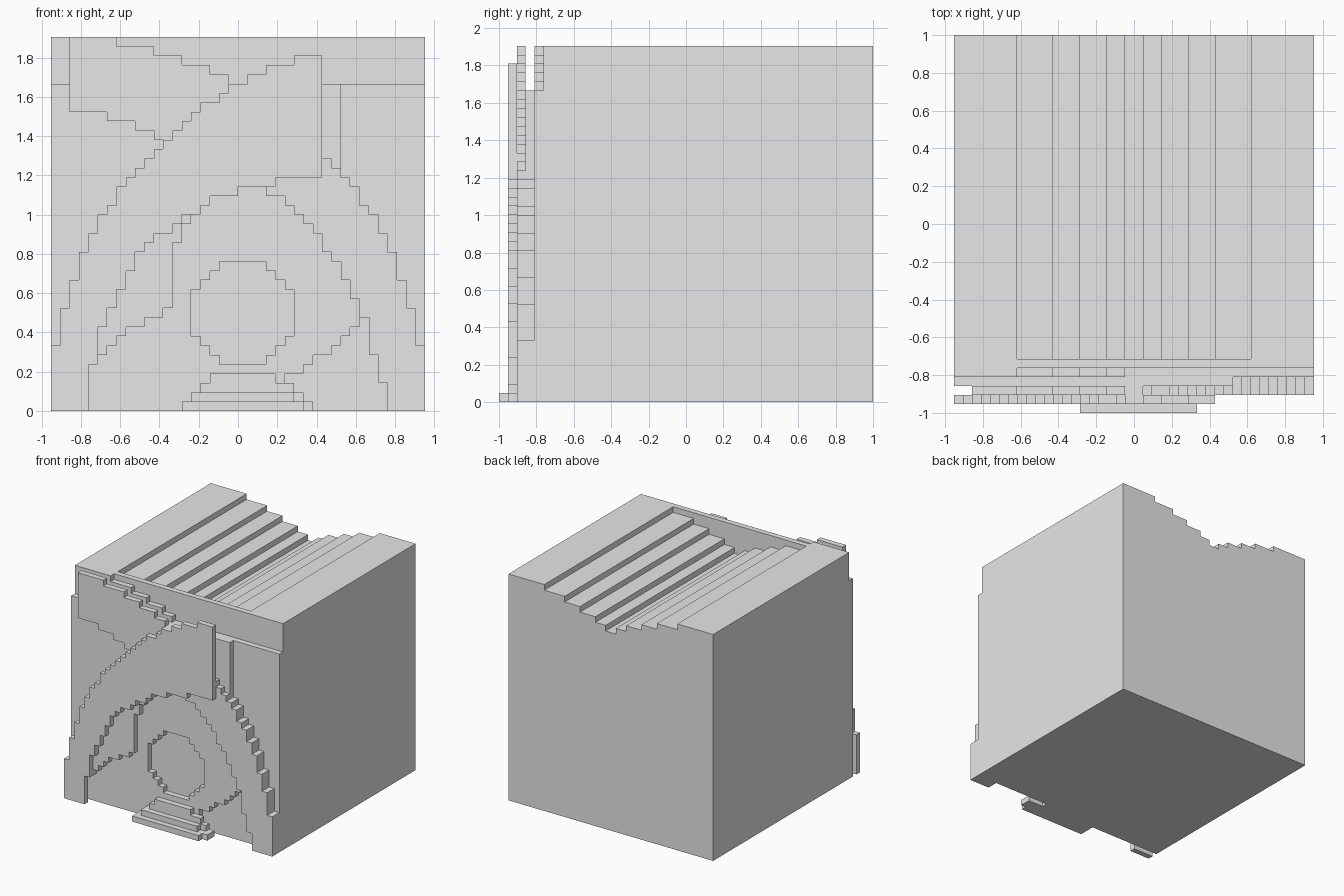
import bpy, bmesh

if "Cube" in bpy.data.objects:
    bpy.data.objects.remove(bpy.data.objects["Cube"])

# The model is a block-built carved cube: 40 x 42 x 40 cells
U = 2 / 42
NX, NY, NZ = 40, 42, 40

grey = bpy.data.materials.new("plain grey")
grey.diffuse_color = (0.8, 0.8, 0.8, 1)
grey.use_nodes = True
grey.node_tree.nodes["Principled BSDF"].inputs["Base Color"].default_value = grey.diffuse_color

parts = {}      # part name -> set of cells
owner = {}      # cell -> part name


def fill(name, cols, ys, lo, hi):
    """Fill columns; lo and hi are numbers or functions of the column."""
    cells = parts.setdefault(name, set())
    for i in cols:
        a = lo(i) if callable(lo) else lo
        b = hi(i) if callable(hi) else hi
        for j in ys:
            for k in range(a, b):
                if (i, j, k) not in owner:
                    owner[(i, j, k)] = name
                    cells.add((i, j, k))


def side(i):
    return min(i, NX - 1 - i)


# Profiles, heights in cells
def valley(i):
    return 40 - sum(side(i) >= s for s in (7, 11, 14, 17, 19))


OUTER = [7, 11, 14, 17, 19, 21, 22, 24, 25, 26, 27, 28, 29, 30, 31, 32, 33, 33, 34, 35]
INNER_L = [0, 0, 0, 0, 5, 9, 11, 13, 15, 17, 18, 19, 19, 20, 21, 21, 22, 23, 23, 23]
INNER_R = [24, 24, 24, 23, 23, 22, 21, 20, 19, 17, 16, 14, 12, 10, 6, 3, 0, 0, 0, 0]
INNER = INNER_L + INNER_R
FLANGE = {4: 5, 5: 6, 6: 7, 7: 8, 8: 9, 9: 9, 10: 10, 11: 10, 12: 11, 13: 18, 14: 20}
BACK_EDGE = {25: 4, 26: 4, 27: 5, 28: 6, 29: 6, 30: 7, 31: 8, 32: 9, 33: 10, 34: 6, 35: 3}
DISC = {0: 5, 1: 5, 2: 5, 3: 6, 4: 7, 5: 8}


def outer(i):
    return OUTER[side(i)]


def inner(i):
    return INNER[i]


def flange(i):
    return FLANGE.get(i, INNER[i])


# Main block with the stepped valley roof, front parapet and lower front wall
fill("main_block", range(NX), range(6, NY), 0, valley)
fill("parapet", range(NX), [5], 0, 40)
fill("front_wall", range(0, 19), [4], 0, valley)
fill("front_wall", range(19, NX), [4], 0, 35)

# Backing panel with the round recess
for c in range(0, 31):
    d = abs(c - 20)
    low = BACK_EDGE.get(c, 0)
    if d in DISC:
        fill("backing_panel", [c], [3], low, DISC[d])
        fill("backing_panel", [c], [3], 21 - DISC[d], 35)
    else:
        fill("backing_panel", [c], [3], low, 35)
fill("backing_panel", range(31, NX), [3], lambda i: BACK_EDGE.get(i, 0), outer)

# Right arch band, and its flange passing under the left band
fill("right_arch", range(20, NX), [2], inner, outer)
fill("right_arch", range(12, 20), [2], flange, outer)
fill("right_arch", range(4, 12), [2], flange, lambda i: outer(i) - 3)

# Upper left wedge plate
for a, b, low in ((2, 6, 32), (6, 9, 31), (9, 11, 30), (11, 12, 29)):
    fill("upper_wedge", range(a, b), [2], low, valley)
fill("upper_wedge", range(12, 19), [2], outer, valley)

# Left arch band in front, with its raised right end
fill("left_arch", range(0, 20), [1], inner, outer)
fill("left_arch", range(20, 24), [1], 24, valley)
fill("left_arch", range(24, 29), [1], 25, valley)

# Entrance steps
fill("entrance_steps", range(14, 27), [0], 0, 1)
fill("entrance_steps", range(14, 28), [1, 2], 0, 1)
fill("entrance_steps", range(15, 26), [1], 1, 2)
fill("entrance_steps", range(15, 27), [2], 1, 2)
fill("entrance_steps", range(16, 26), [2], 2, 3)
fill("entrance_steps", range(17, 24), [2], 3, 4)

# Cell sides: direction and its four corners
SIDES = {
    (1, 0, 0): ((1, 0, 0), (1, 1, 0), (1, 1, 1), (1, 0, 1)),
    (-1, 0, 0): ((0, 0, 0), (0, 0, 1), (0, 1, 1), (0, 1, 0)),
    (0, 1, 0): ((0, 1, 0), (0, 1, 1), (1, 1, 1), (1, 1, 0)),
    (0, -1, 0): ((0, 0, 0), (1, 0, 0), (1, 0, 1), (0, 0, 1)),
    (0, 0, 1): ((0, 0, 1), (1, 0, 1), (1, 1, 1), (0, 1, 1)),
    (0, 0, -1): ((0, 0, 0), (0, 1, 0), (1, 1, 0), (1, 0, 0)),
}

# Skin every part, leaving out faces hidden between cells
for name, cells in parts.items():
    bm = bmesh.new()
    verts = {}
    for (i, j, k) in sorted(cells):
        for (dx, dy, dz), corners in SIDES.items():
            if (i + dx, j + dy, k + dz) in owner:
                continue
            loop = []
            for cx, cy, cz in corners:
                p = (i + cx, j + cy, k + cz)
                if p not in verts:
                    verts[p] = bm.verts.new(((p[0] - NX / 2) * U, p[1] * U - 1, p[2] * U))
                loop.append(verts[p])
            bm.faces.new(loop)
    mesh = bpy.data.meshes.new(name)
    bm.to_mesh(mesh)
    bm.free()
    mesh.materials.append(grey)
    bpy.context.collection.objects.link(bpy.data.objects.new(name, mesh))
